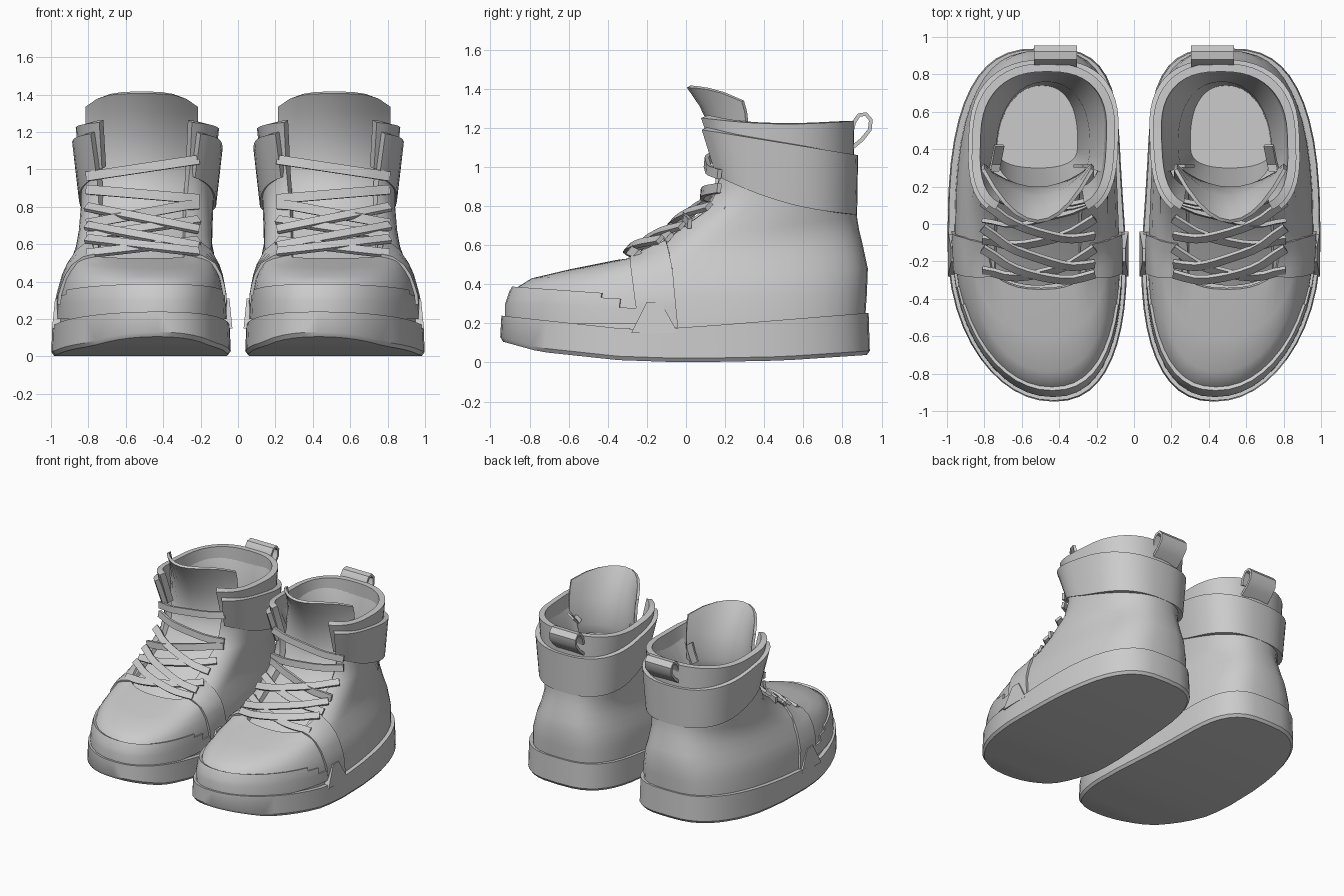
import bpy, bmesh, math
from mathutils import Vector
from mathutils.bvhtree import BVHTree

if "Cube" in bpy.data.objects:
    bpy.data.objects.remove(bpy.data.objects["Cube"])

grey = bpy.data.materials.new("light_grey")
grey.diffuse_color = (0.6, 0.6, 0.6, 1)
grey.use_nodes = True
grey.node_tree.nodes["Principled BSDF"].inputs["Base Color"].default_value = grey.diffuse_color
N = 48


def add(name, verts, faces, thick=0, offset=-1):
    """One part of the shoe at +x; solidified, then mirrored into the other shoe."""
    me = bpy.data.meshes.new(name)
    me.from_pydata([tuple(v) for v in verts], [], faces)
    me.materials.append(grey)
    ob = bpy.data.objects.new(name, me)
    bpy.context.collection.objects.link(ob)
    if thick:
        m = ob.modifiers.new("thickness", 'SOLIDIFY')
        m.thickness, m.offset = thick, offset
    m = ob.modifiers.new("pair", 'MIRROR')
    m.use_mirror_merge = False
    return ob


def interp(pts, t):
    for (a, fa), (b, fb) in zip(pts, pts[1:]):
        if t <= b:
            return fa + (fb - fa) * max(0, (t - a) / (b - a))
    return pts[-1][1]


def spow(v, n):
    return math.copysign(abs(v) ** (2 / n), v)


def ring(yf, zf, yb, zb, hw, ym, nf, nb, sag=0):
    """Egg-shaped, tilted horizontal section, counter-clockwise; toe leans inward."""
    out = []
    for k in range(N):
        a = 2 * math.pi * k / N
        c, s = math.cos(a), math.sin(a)
        n, d = (nf, ym - yf) if s < 0 else (nb, yb - ym)
        y = ym + d * spow(s, n)
        t = (y - yf) / (yb - yf)
        z = zf + (zb - zf) * t
        lean = (0.12 if y < -0.1 else 0.035) * (y + 0.1) ** 2
        x = 0.515 - lean - 0.02 * min(1, max(0, (z - 0.3) / 0.4)) + hw * spow(c, n)
        # hollow on the inner flank
        x += 0.035 * max(0, -c) * max(0, 1 - z / 0.8) * math.exp(-((y - 0.35) / 0.42) ** 2)
        out.append(Vector((x, y, z - sag * math.sin(math.pi * min(1, max(0, t))))))
    return out


def loft(rings, keep=lambda c, i: True):
    """Quads between rings; keep() decides by face centre and row."""
    verts = [v for r in rings for v in r]
    faces = []
    for i in range(len(rings) - 1):
        for k in range(N):
            f = (i * N + k, i * N + (k + 1) % N, (i + 1) * N + (k + 1) % N, (i + 1) * N + k)
            if keep(sum((verts[j] for j in f), Vector()) / 4, i):
                faces.append(f)
    return verts, faces


def grid(rows):
    w = len(rows[0])
    faces = [(i * w + k, i * w + k + 1, (i + 1) * w + k + 1, (i + 1) * w + k)
             for i in range(len(rows) - 1) for k in range(w - 1)]
    return [v for r in rows for v in r], faces


def ribbon(name, pts, sides, width, thick):
    rows = [[p - s * width / 2, p + s * width / 2] for p, s in zip(pts, sides)]
    return add(name, *grid(rows), thick, 0)


# sole: curved bottom, rising toe, wall and rim
bottom = [(-0.95, 0.11), (-0.75, 0.055), (-0.35, 0.012), (0, 0), (0.5, 0.01), (0.95, 0.04)]
top = [(-0.95, 0.24), (-0.28, 0.168), (-0.04, 0.175), (0.95, 0.255)]
rows = []
for inset, prof in ((0.015, bottom), (0, bottom), (0.006, top), (0.03, top), (0.08, top)):
    r = ring(-0.95 + inset, 0, 0.94 - inset, 0, 0.483 - inset, -0.1, 2.2, 3)
    for v in r:
        v.z = interp(prof, v.y) + (0.02 if prof is bottom and not inset else 0)
    rows.append(r)
v, f = loft(rows)
for k in range(-N // 4, N // 4):
    q = [k % N, (N // 2 - k) % N, (N // 2 - k - 1) % N, (k + 1) % N]
    f.append(tuple(dict.fromkeys(q)))
add("sole", v, f)

# upper: stacked tilted sections from sole to collar, open at the throat
body = [ring(*r) for r in (
    (-0.90, 0.12, 0.91, 0.13, 0.447, -0.1, 2.2, 3),
    (-0.91, 0.30, 0.925, 0.35, 0.442, -0.1, 2.2, 3),
    (-0.87, 0.38, 0.93, 0.48, 0.42, -0.1, 2.2, 2.8),
    (-0.79, 0.43, 0.915, 0.55, 0.397, -0.05, 2.2, 2.7),
    (-0.60, 0.475, 0.90, 0.62, 0.383, 0.0, 2.3, 2.6),
    (-0.35, 0.525, 0.885, 0.68, 0.368, 0.1, 2.5, 2.5),
    (-0.15, 0.63, 0.875, 0.74, 0.359, 0.25, 2.7, 2.4),
    (0.05, 0.77, 0.865, 0.84, 0.354, 0.4, 2.8, 2.4),
    (0.115, 0.88, 0.86, 0.95, 0.356, 0.45, 3, 2.4),
    (0.13, 1.0, 0.86, 1.05, 0.362, 0.47, 3.2, 2.4),
    (0.04, 1.255, 0.86, 1.235, 0.382, 0.47, 3.2, 2.4, 0.025))]
verts, faces = loft(body)
tree = BVHTree.FromPolygons(verts, faces)
add("upper", *loft(body, lambda c, i: i < 5 or c.y > 0.4 or not 0.27 < c.x < 0.75), 0.045)

# padded lining sloping in from the collar, down to the insole
lining = [ring(*r) for r in (
    (0.30, 0.3, 0.74, 0.3, 0.225, 0.4, 2.4, 2.2),
    (0.19, 0.93, 0.76, 0.95, 0.25, 0.4, 2.4, 2.2),
    (0.08, 1.245, 0.845, 1.23, 0.367, 0.47, 3, 2.4, 0.025))]
v, f = loft(lining, lambda c, i: i < 1 or c.y > 0.28)
add("lining", v, [q[::-1] for q in f] + [tuple(range(N))])

# toe guard wrapped round the front, its top edge stepping down at the ends
guard = [ring(*r) for r in (
    (-0.925, 0.2, 0.92, 0.2, 0.459, -0.1, 2.2, 3),
    (-0.925, 0.30, 0.92, 0.24, 0.456, -0.1, 2.2, 3),
    (-0.915, 0.33, 0.92, 0.245, 0.454, -0.1, 2.2, 3),
    (-0.905, 0.36, 0.92, 0.25, 0.452, -0.1, 2.2, 3),
    (-0.89, 0.388, 0.92, 0.26, 0.448, -0.1, 2.2, 3))]
add("toe_guard", *loft(guard, lambda c, i: c.y < (-0.27, -0.3, -0.35, -0.4)[i]), 0.03)

# ankle cuff, open at the front
cuff = [ring(*r) for r in (
    (0.10, 0.98, 0.875, 0.755, 0.366, 0.47, 3, 2.5, 0.045),
    (0.02, 1.2, 0.88, 1.06, 0.401, 0.47, 3.2, 2.5))]
add("ankle_cuff", *loft(cuff, lambda c, i: c.y > 0.4 or not 0.22 < c.x < 0.78), 0.035)

# tongue flaring forward at the top
rows = []
for yc, zc, depth, drop in ((-0.36, 0.5, 0.1, 0), (-0.15, 0.62, 0.1, 0), (0.05, 0.76, 0.1, 0),
                            (0.13, 0.9, 0.1, 0), (0.15, 1.0, 0.12, 0), (0.1, 1.18, 0.18, 0.0),
                            (0.04, 1.31, 0.23, 0.03), (-0.025, 1.405, 0.28, 0.07)):
    rows.append([Vector((0.515 + 0.3 * u, yc + 0.03 + depth * u * u, zc - drop * u ** 4))
                 for u in [k / 5 - 1 for k in range(11)]])
add("tongue", *grid(rows), 0.02)

# saddle straps and sole teeth on both flanks
for name, s in (("outer", 1), ("inner", -1)):
    rows = []
    for i in range(9):
        t = i / 8
        row = []
        for k in range(5):
            y = -0.25 - 0.04 * t + k / 4 * 0.21
            p, n, _, _ = tree.find_nearest(Vector((0.51 + s * (0.5 - 0.24 * t * t), y, 0.18 + 0.4 * t)))
            row.append(p + n * 0.008)
        rows.append(row if s > 0 else row[::-1])
    add(name + "_saddle_strap", *grid(rows), 0.018, 0)
    yz = ((-0.28, 0.15), (-0.2, 0.31), (-0.13, 0.31), (-0.04, 0.15))
    xs = [0.512 + s * (0.482 - 0.1 * (z - 0.15)) for y, z in yz]
    v = [(x - s * d, y, z) for d in (0, 0.05) for x, (y, z) in zip(xs, yz)]
    f = [(0, 3, 2, 1), (4, 5, 6, 7)] + [(k, (k + 1) % 4, 4 + (k + 1) % 4, 4 + k) for k in range(4)]
    add(name + "_sole_tooth", v, f if s < 0 else [q[::-1] for q in f])

# criss-cross laces laid over the throat: outer height, inner height, lift
throat = [(0.52, -0.36), (0.63, -0.15), (0.77, 0.05), (0.88, 0.115), (1.0, 0.13), (1.25, 0.04)]
for idx, (zo, zi, lift) in enumerate((
        (0.54, 0.61, 0.015), (0.61, 0.54, 0.03), (0.63, 0.72, 0.015), (0.68, 0.57, 0.03),
        (0.70, 0.81, 0.015), (0.78, 0.66, 0.03), (0.89, 0.84, 0.02), (0.96, 1.05, 0.02))):
    pts, sides = [], []
    for k in range(11):
        t = k / 10
        x, z = 0.81 - 0.6 * t, zo + (zi - zo) * t
        p, n, _, _ = tree.ray_cast(Vector((min(max(x, 0.23), 0.78), -2, z)), Vector((0, 1, 0)))
        n = Vector((0, -0.75, 0.65)) if z < 0.8 else Vector((0, -1, 0.1))
        p = Vector((x, min(p.y, interp(throat, z) + 0.13 * (2 * t - 1) ** 2), z)) + n * lift
        pts.append(p)
    for k in range(11):
        tan = (pts[min(k + 1, 10)] - pts[max(k - 1, 0)]).normalized()
        sides.append(tan.cross(n).normalized())
    ribbon("lace_%d" % (idx + 1), pts, sides, 0.05, 0.022)

# loose lace ends tucked inside the collar
for name, path in (("outer", ((0.75, 0.28, 1.05), (0.74, 0.32, 1.04), (0.72, 0.42, 1.12))),
                   ("inner", ((0.25, 0.31, 1.12), (0.27, 0.31, 1.05), (0.3, 0.31, 0.98)))):
    pts = [Vector(p) for p in path]
    ribbon(name + "_lace_end", pts, [Vector((0.8, 0, 0.6))] * 3, 0.06, 0.015)

# heel pull loop
path = ((0.84, 1.09), (0.9, 1.14), (0.94, 1.19), (0.945, 1.24), (0.92, 1.27),
        (0.885, 1.265), (0.86, 1.23), (0.845, 1.17))
ribbon("heel_loop", [Vector((0.42, y, z)) for y, z in path], [Vector((1, 0, 0))] * 8, 0.23, 0.02)

# bake modifiers and smooth
bpy.ops.object.select_all(action='SELECT')
bpy.context.view_layer.objects.active = bpy.context.selected_objects[0]
bpy.ops.object.convert(target='MESH')
bpy.ops.object.shade_smooth_by_angle(angle=math.radians(35))
